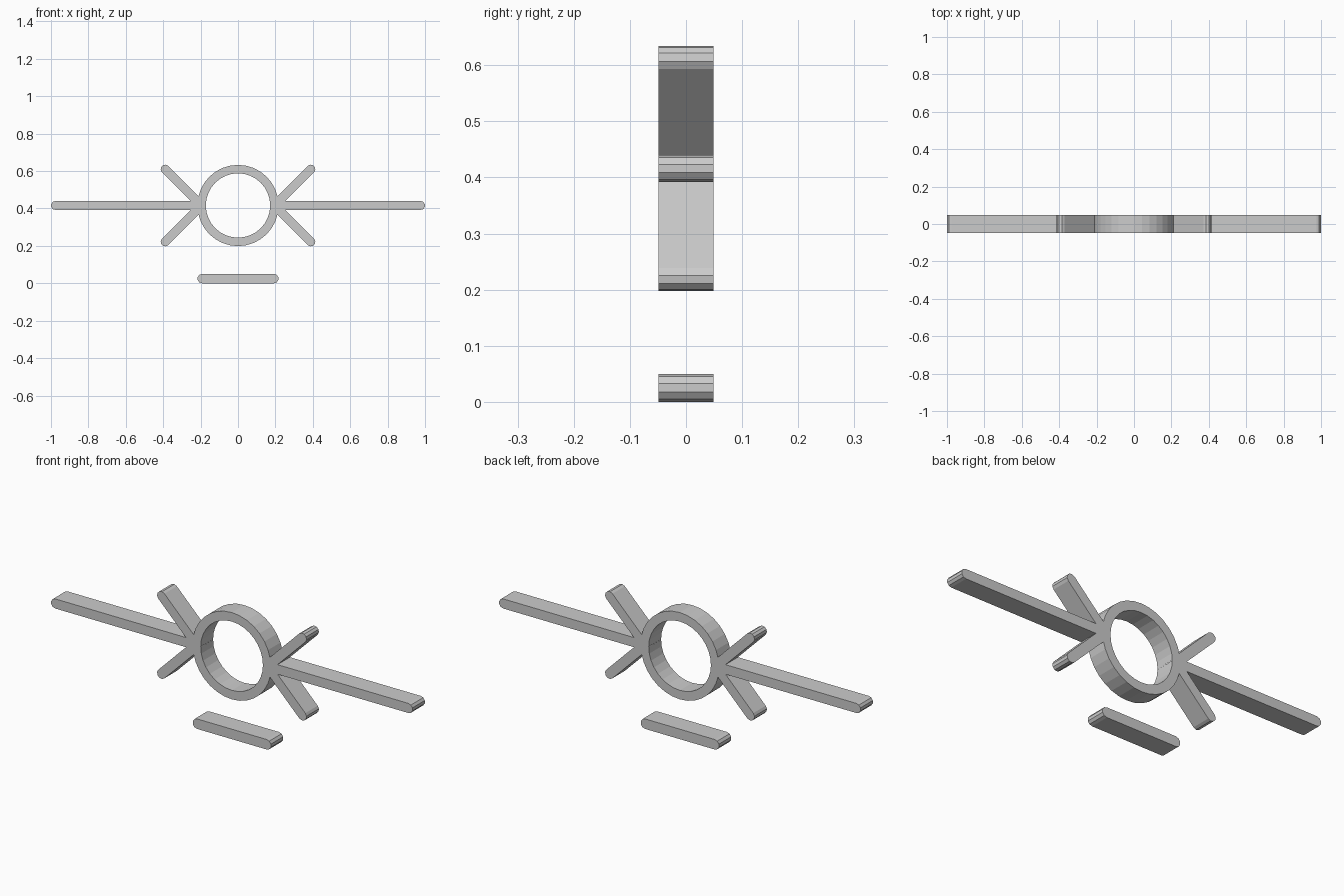
import bpy, bmesh
from math import cos, sin, pi, radians
from mathutils import Vector

cube = bpy.data.objects.get("Cube")
if cube:
    bpy.data.objects.remove(cube)

HALF_DEPTH = 0.049
RING_Z = 0.416
RING_OUTER, RING_INNER = 0.217, 0.172
SPOKE_START = 0.195

grey = bpy.data.materials.new("light grey")
grey.use_nodes = True
colour = (0.6, 0.6, 0.6, 1)
grey.diffuse_color = colour
grey.node_tree.nodes["Principled BSDF"].inputs["Base Color"].default_value = colour


def make_object(name, bm):
    bmesh.ops.recalc_face_normals(bm, faces=bm.faces)
    mesh = bpy.data.meshes.new(name)
    bm.to_mesh(mesh)
    bm.free()
    mesh.materials.append(grey)
    obj = bpy.data.objects.new(name, mesh)
    bpy.context.collection.objects.link(obj)
    return obj


def extrude_outline(name, points):
    """Extrude an (x, z) outline through the full depth."""
    bm = bmesh.new()
    face = bm.faces.new([bm.verts.new((x, -HALF_DEPTH, z)) for x, z in points])
    new = bmesh.ops.extrude_face_region(bm, geom=[face])["geom"]
    verts = [v for v in new if isinstance(v, bmesh.types.BMVert)]
    bmesh.ops.translate(bm, verts=verts, vec=(0, 2 * HALF_DEPTH, 0))
    return make_object(name, bm)


def rounded_bar(name, start, end, radius, steps=5):
    """Bar with semicircular ends between two (x, z) cap centres."""
    a, b = Vector(start), Vector(end)
    along = (b - a).normalized()
    side = Vector((-along.y, along.x))
    points = []
    for centre, sign in ((b, 1), (a, -1)):
        for i in range(steps + 1):
            t = pi * i / steps - pi / 2
            points.append(centre + sign * radius * (cos(t) * along + sin(t) * side))
    return extrude_outline(name, points)


def circle(radius, count=32):
    return [(radius * cos(2 * pi * i / count), RING_Z + radius * sin(2 * pi * i / count))
            for i in range(count)]


# Round ring, built as a band of quads then thickened
bm = bmesh.new()
outer, inner = ([bm.verts.new((x, -HALF_DEPTH, z)) for x, z in circle(r)]
                for r in (RING_OUTER, RING_INNER))
for i in range(len(outer)):
    bm.faces.new((outer[i - 1], outer[i], inner[i], inner[i - 1]))
new = bmesh.ops.extrude_face_region(bm, geom=bm.faces[:])["geom"]
bmesh.ops.translate(bm, verts=[v for v in new if isinstance(v, bmesh.types.BMVert)],
                    vec=(0, 2 * HALF_DEPTH, 0))
make_object("ring", bm)

# Three spokes on each side: one long and level, two short and diagonal
for side_name, s in (("left", 1), ("right", -1)):
    for part, angle, length in (("long_spoke", 0, 0.781),
                                ("upper_spoke", 45, 0.275),
                                ("lower_spoke", -45, 0.275)):
        a = radians(angle)
        end = (s * (SPOKE_START + length * cos(a)), RING_Z + length * sin(a))
        rounded_bar(f"{side_name}_{part}", (s * SPOKE_START, RING_Z), end, 0.024)

# Separate bar below the ring
rounded_bar("base_bar", (-0.192, 0.025), (0.192, 0.025), 0.025)
